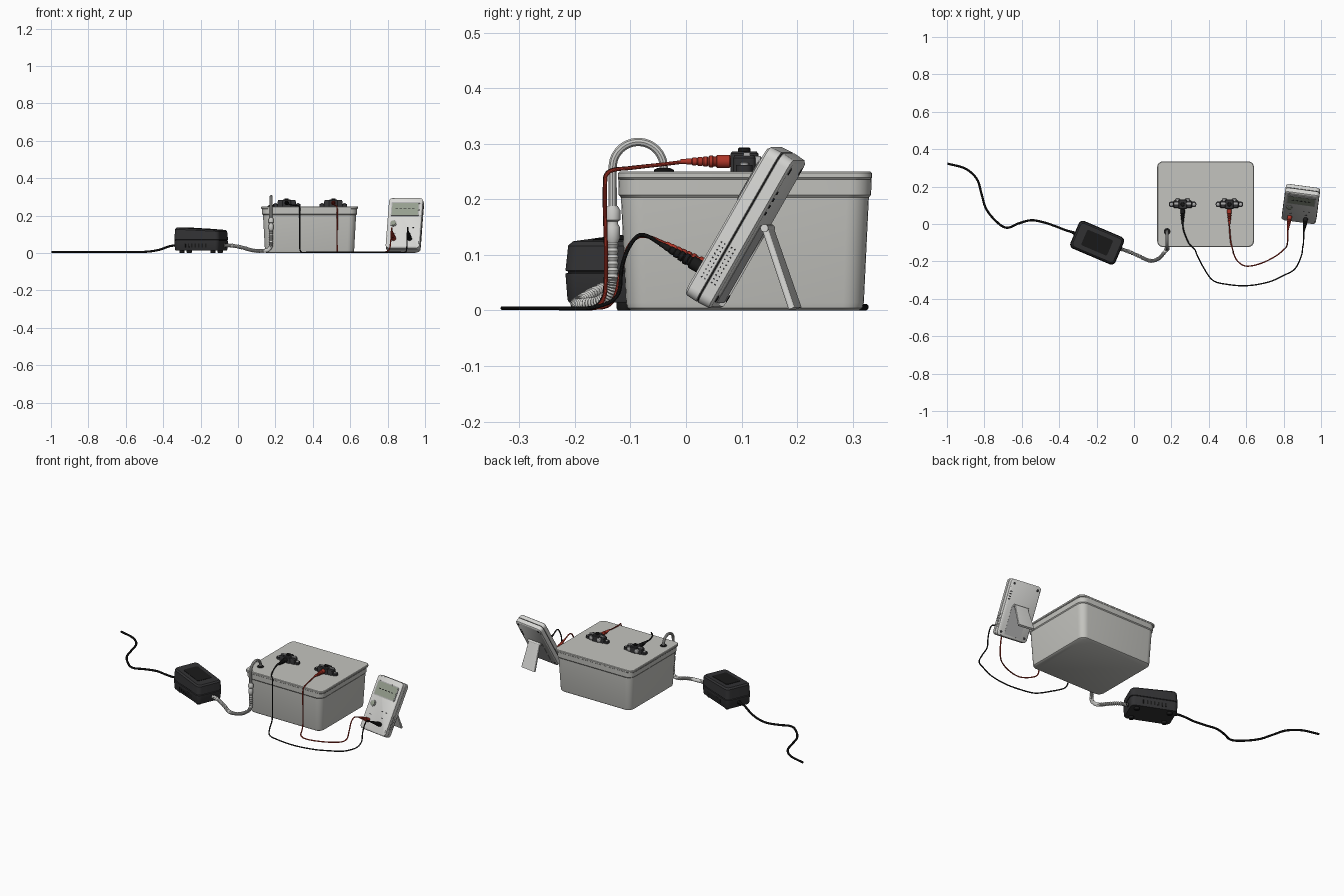
import bpy, bmesh
from math import radians, sin, cos, pi
from mathutils import Matrix, Vector

cube = bpy.data.objects.get("Cube")
if cube:
    bpy.data.objects.remove(cube)


def material(name, r, g, b):
    m = bpy.data.materials.new(name)
    m.use_nodes = True
    m.diffuse_color = (r, g, b, 1)
    m.node_tree.nodes["Principled BSDF"].inputs["Base Color"].default_value = (r, g, b, 1)
    return m


TUB = material("tub grey", .55, .55, .52)
CASE = material("case light grey", .68, .68, .66)
HOSE = material("hose grey", .58, .58, .56)
CHARCOAL = material("charcoal", .032, .032, .034)
BLACK = material("black", .01, .01, .01)
RED = material("red", .42, .035, .02)
SCREEN = material("screen green", .3, .34, .27)
METAL = material("metal", .42, .42, .42)
parts = []


def at(x, y, z):
    return Matrix.Translation((x, y, z))


def aim(loc, direction):
    return at(*loc) @ Vector(direction).to_track_quat('Z', 'Y').to_matrix().to_4x4()


def finish(name, bm, mat, M):
    bmesh.ops.recalc_face_normals(bm, faces=bm.faces)
    me = bpy.data.meshes.new(name)
    bm.to_mesh(me)
    bm.free()
    me.materials.append(mat)
    ob = bpy.data.objects.new(name, me)
    bpy.context.collection.objects.link(ob)
    ob.matrix_world = M
    parts.append(ob)
    return ob


def stack(name, rings, mat, M):
    """Join rings of points with quads and cap both ends."""
    bm = bmesh.new()
    loops = [[bm.verts.new(p) for p in ring] for ring in rings]
    n = len(loops[0])
    for a, b in zip(loops, loops[1:]):
        for i in range(n):
            bm.faces.new((a[i], a[(i + 1) % n], b[(i + 1) % n], b[i]))
    bm.faces.new(loops[0])
    bm.faces.new(loops[-1])
    return finish(name, bm, mat, M)


def loft(name, sections, mat, M=Matrix(), seg=6):
    """Rounded rectangles given as width, depth, height, corner radius."""
    rings = []
    for w, d, z, r in sections:
        ring = []
        for k, (sx, sy) in enumerate(((1, 1), (-1, 1), (-1, -1), (1, -1))):
            for j in range(seg + 1):
                a = (k + j / seg) * pi / 2
                ring.append((sx * (w / 2 - r) + r * cos(a), sy * (d / 2 - r) + r * sin(a), z))
        rings.append(ring)
    return stack(name, rings, mat, M)


def lathe(name, profile, mat, M=Matrix(), n=20):
    return stack(name, [[(r * cos(2 * pi * i / n), r * sin(2 * pi * i / n), z) for i in range(n)]
                        for r, z in profile], mat, M)


def plates(name, rects, mat, M, thick=.003):
    """Thin rectangles given as x, y, width, height."""
    bm = bmesh.new()
    for x, y, w, h in rects:
        bmesh.ops.create_cube(bm, size=1, matrix=at(x, y, 0) @ Matrix.Diagonal((w, h, thick, 1)))
    return finish(name, bm, mat, M)


def tube(name, points, radius, mat, ribs=0, steps=8):
    """Smooth tube through the points, optionally corrugated."""
    P = [Vector(p) for p in points]
    T = [(P[min(i + 1, len(P) - 1)] - P[max(i - 1, 0)]).normalized() for i in range(len(P))]
    path = []
    for i in range(len(P) - 1):
        L = (P[i + 1] - P[i]).length
        for j in range(steps):
            t = j / steps
            path.append(P[i] * (2*t**3 - 3*t*t + 1) + P[i + 1] * (3*t*t - 2*t**3)
                        + T[i] * L * (t**3 - 2*t*t + t) + T[i + 1] * L * (t**3 - t*t))
    path.append(P[-1])
    cu = bpy.data.curves.new(name, 'CURVE')
    cu.dimensions = '3D'
    cu.bevel_depth, cu.bevel_resolution, cu.use_fill_caps = radius, 3, True
    sp = cu.splines.new('POLY')
    sp.points.add(len(path) - 1)
    for i, p in enumerate(path):
        sp.points[i].co = (p.x, p.y, max(p.z, radius), 1)
        sp.points[i].radius = 1 - ribs * (i % 2)
    temp = bpy.data.objects.new(name + " path", cu)
    me = bpy.data.meshes.new_from_object(temp)
    bpy.data.objects.remove(temp)
    bpy.data.curves.remove(cu)
    me.materials.clear()
    me.materials.append(mat)
    ob = bpy.data.objects.new(name, me)
    bpy.context.collection.objects.link(ob)
    parts.append(ob)


# Tub and lid
tub = at(.3825, .106, 0)
loft("tub", [(.46, .41, 0, .03), (.472, .422, .004, .035), (.477, .428, .014, .037), (.498, .446, .203, .04),
             (.506, .454, .208, .04), (.508, .456, .238, .04)], TUB, tub)
loft("lid", [(.512, .452, .236, .03), (.517, .457, .239, .03), (.517, .457, .247, .03), (.511, .451, .25, .028)], TUB, tub)

# Air pump
pump = at(-.197, -.1, 0) @ Matrix.Rotation(radians(-23), 4, 'Z')


def slope(ob, base=.07, k=.9):
    for v in ob.data.vertices:
        if v.co.z > base:
            v.co.z = base + (v.co.z - base) * (1 - k * v.co.x)


slope(loft("pump_body", [(.25, .148, .014, .02), (.256, .154, .02, .024), (.262, .16, .066, .025),
                         (.254, .152, .068, .024), (.254, .152, .07, .024), (.262, .16, .072, .025),
                         (.254, .152, .122, .024), (.238, .136, .13, .018)], CHARCOAL, pump))
slope(loft("pump_top_panel", [(.15, .09, .129, .01), (.15, .09, .132, .01)], BLACK, pump))
for sx in (-1, 1):
    for sy in (-1, 1):
        lathe("pump_foot", [(.012, 0), (.014, .004), (.014, .018)], BLACK, pump @ at(sx * .09, sy * .05, 0))
for side in (-1, 1):
    plates("pump_side_vents", [(x * .02, .04, .008, .022) for x in range(-3, 4)], BLACK,
           pump @ at(0, side * .078, 0) @ Matrix.Rotation(pi / 2, 4, 'X'))
relief = [(.013, -.01)] + [(.011 - .001 * i - .002 * (i % 2), .006 * i) for i in range(7)]
lathe("cable_relief", relief, BLACK, aim(pump @ Vector((-.13, 0, .04)), pump.to_3x3() @ Vector((-1, 0, 0))))
lathe("air_outlet", relief, BLACK, aim(pump @ Vector((.13, .02, .04)), pump.to_3x3() @ Vector((1, 0, 0))))

# Mains cable
tube("mains_cable", [(-.32, -.047, .04), (-.36, -.035, .038), (-.42, -.012, .018), (-.48, .008, .008),
                     (-.55, .02, .006), (-.62, .002, .006), (-.68, -.02, .006), (-.73, .008, .006),
                     (-.79, .08, .006), (-.815, .16, .006), (-.84, .24, .006), (-.9, .295, .006),
                     (-.997, .323, .006)], .006, BLACK)

# Air hose with coupling and arch into the lid
tube("corrugated_hose", [(-.07, -.134, .04), (-.03, -.147, .04), (.03, -.173, .028), (.07, -.192, .016),
                         (.1, -.197, .012), (.135, -.183, .012), (.16, -.155, .017), (.175, -.136, .035),
                         (.177, -.132, .06), (.177, -.132, .13)], .011, HOSE, ribs=.25, steps=12)
lathe("hose_coupling", [(.009, .12), (.013, .13), (.013, .15), (.01, .155), (.01, .16),
                        (.014, .163), (.014, .18), (.009, .188)], HOSE, at(.177, -.132, 0))
tube("arched_tube", [(.177, -.132, .17), (.177, -.132, .22)]
     + [(.177, -.086 - .046 * cos(a * pi / 8), .257 + .046 * sin(a * pi / 8)) for a in range(9)]
     + [(.177, -.04, .24)], .0078, HOSE)
lathe("lid_grommet", [(.018, .249), (.018, .253), (.012, .256)], BLACK, at(.177, -.04, 0))

# Terminals on the lid, plugs
plug = [(.008, -.004), (.012, 0), (.012, .022), (.009, .024), (.009, .028)]
for i in range(6):
    plug += [(.0105 - i * .0012, .03 + i * .01), (.0105 - i * .0012, .036 + i * .01), (.0075 - i * .0007, .038 + i * .01)]
for x, colour, name in ((.26, BLACK, "black"), (.51, RED, "red")):
    T = at(x, .105, .25)
    loft("terminal_base", [(.1, .04, 0, .008), (.1, .04, .024, .008), (.09, .034, .03, .008)], CHARCOAL, T)
    loft("terminal_block", [(.046, .05, 0, .006), (.046, .05, .032, .006), (.04, .044, .036, .005)], CHARCOAL, T)
    lathe("terminal_knob", [(.011, .03), (.011, .041), (.009, .043)], BLACK, T)
    plates("terminal_strip", [(0, .004, .094, .012)], METAL, T @ at(0, 0, .031), .006)
    for s in (-1, 1):
        loft("terminal_ear", [(.03, .03, 0, .012), (.03, .03, .012, .012)], CHARCOAL, T @ at(s * .058, 0, 0))
        lathe("terminal_screw", [(.008, .01), (.008, .015), (.005, .017)], METAL, T @ at(s * .06, 0, 0))
        lathe("terminal_nut", [(.012, 0), (.012, .012), (.009, .014)], METAL,
              aim((x + s * .026, .122, .266), (0, 1, 0)))
    lathe(name + "_terminal_plug", plug, colour, aim((x, .078, .268), (0, -1, 0)))

# Meter: local x is width, y runs up the face, z points out of the face
meter = at(.892, .107, .149) @ Matrix.Rotation(radians(-7.7), 4, 'Z') @ Matrix.Rotation(radians(60), 4, 'X')
W, H, D = .186, .31, .0275
loft("meter_case", [(W - .014, H - .014, -D, .014), (W - .003, H - .003, -D + .004, .018), (W, H, -.002, .02),
                    (W - .006, H - .006, -.001, .018), (W - .006, H - .006, .001, .018), (W, H, .002, .02),
                    (W - .003, H - .003, D - .004, .018), (W - .014, H - .014, D, .014)], CASE, meter)
loft("meter_seam", [(W - .004, H - .004, -.001, .018), (W - .004, H - .004, .001, .018)], BLACK, meter)
face = meter @ at(0, 0, D)
loft("screen_frame", [(.152, .084, -.001, .006), (.152, .084, .003, .006)], METAL, face @ at(0, .083, 0))
loft("screen", [(.142, .074, 0, .004), (.142, .074, .004, .004)], SCREEN, face @ at(0, .083, 0))
plates("screen_dashes", [(-.045 + i * .022, .083, .014, .004) for i in range(5)], BLACK, face @ at(0, 0, .004), .002)
lathe("button_ring", [(.018, -.001), (.018, .003)], METAL, face @ at(-.058, -.005, 0))
lathe("button", [(.014, 0), (.014, .006), (.011, .008)], SCREEN, face @ at(-.058, -.005, 0))
plates("face_marks", [(-.05, -.065, .014, .004), (.035, -.065, .014, .004), (.02, -.03, .008, .004),
                      (.05, -.03, .008, .004)], CHARCOAL, face, .002)
side = meter @ at(W / 2 - .001, 0, 0) @ Matrix.Rotation(pi / 2, 4, 'Y')
plates("speaker_holes", [(i * .007, -.11 + j * .008, .0025, .0025) for i in range(-2, 3) if i
                         for j in range(10)], CHARCOAL, side)
back = meter @ at(0, 0, -D)
plates("back_slots", [(.078, .045 + i * .014, .012, .006) for i in range(4)], CHARCOAL, back)
for sx in (-1, 1):
    for sy in (-1, 1):
        lathe("back_screw", [(.007, -.001), (.007, .001)], CHARCOAL, back @ at(sx * .072, sy * .132, 0))
plates("stand_recess", [(0, -.06, .1, .16)], METAL, back, .002)

# Folding stand
hinge, foot = Vector((.897, .147, .148)), Vector((.904, .197, .004))
lean = foot - hinge
stand = at(*hinge) @ Matrix.Rotation(radians(-7.7), 4, 'Z') @ Matrix.Rotation(radians(19), 4, 'X')
loft("meter_stand", [(.098, .012, -lean.length, .004), (.08, .012, 0, .004)], CASE, stand)
lathe("stand_hinge", [(.007, -.045), (.007, .045)], CASE, stand @ Matrix.Rotation(pi / 2, 4, 'Y'))

# Meter plugs and test leads
normal = meter.to_3x3() @ Vector((0, 0, 1))
ends = []
for u, colour, name in ((-.05, RED, "red"), (.036, BLACK, "black")):
    lathe(name + "_meter_plug", plug, colour, aim(face @ Vector((u, -.1, 0)), normal))
    ends.append(face @ Vector((u, -.1, .085)))
tube("red_lead", [(.51, 0, .268), (.512, -.04, .263), (.518, -.1, .256), (.527, -.135, .251), (.53, -.145, .238),
                  (.53, -.145, .035), (.533, -.16, .006), (.555, -.2, .004), (.6, -.225, .004), (.68, -.21, .004),
                  (.76, -.17, .004), (.805, -.133, .015), (.817, -.117, .07), (.82, -.103, .115),
                  (.822, -.08, .134), ends[0]], .0035, RED)
tube("black_lead", [(.26, 0, .268), (.267, -.04, .263), (.295, -.105, .256), (.325, -.137, .251), (.33, -.146, .238),
                    (.33, -.146, .035), (.337, -.165, .006), (.37, -.23, .004), (.42, -.3, .004), (.48, -.32, .004),
                    (.6, -.33, .004), (.72, -.31, .004), (.8, -.275, .004), (.86, -.24, .004), (.895, -.17, .005),
                    (.902, -.125, .025), (.904, -.115, .08), (.906, -.1, .118), (.907, -.08, .136),
                    ends[1]], .0035, BLACK)

# Shading
bpy.ops.object.select_all(action='DESELECT')
for ob in parts:
    ob.select_set(True)
bpy.context.view_layer.objects.active = parts[0]
bpy.ops.object.shade_smooth_by_angle(angle=radians(35))
